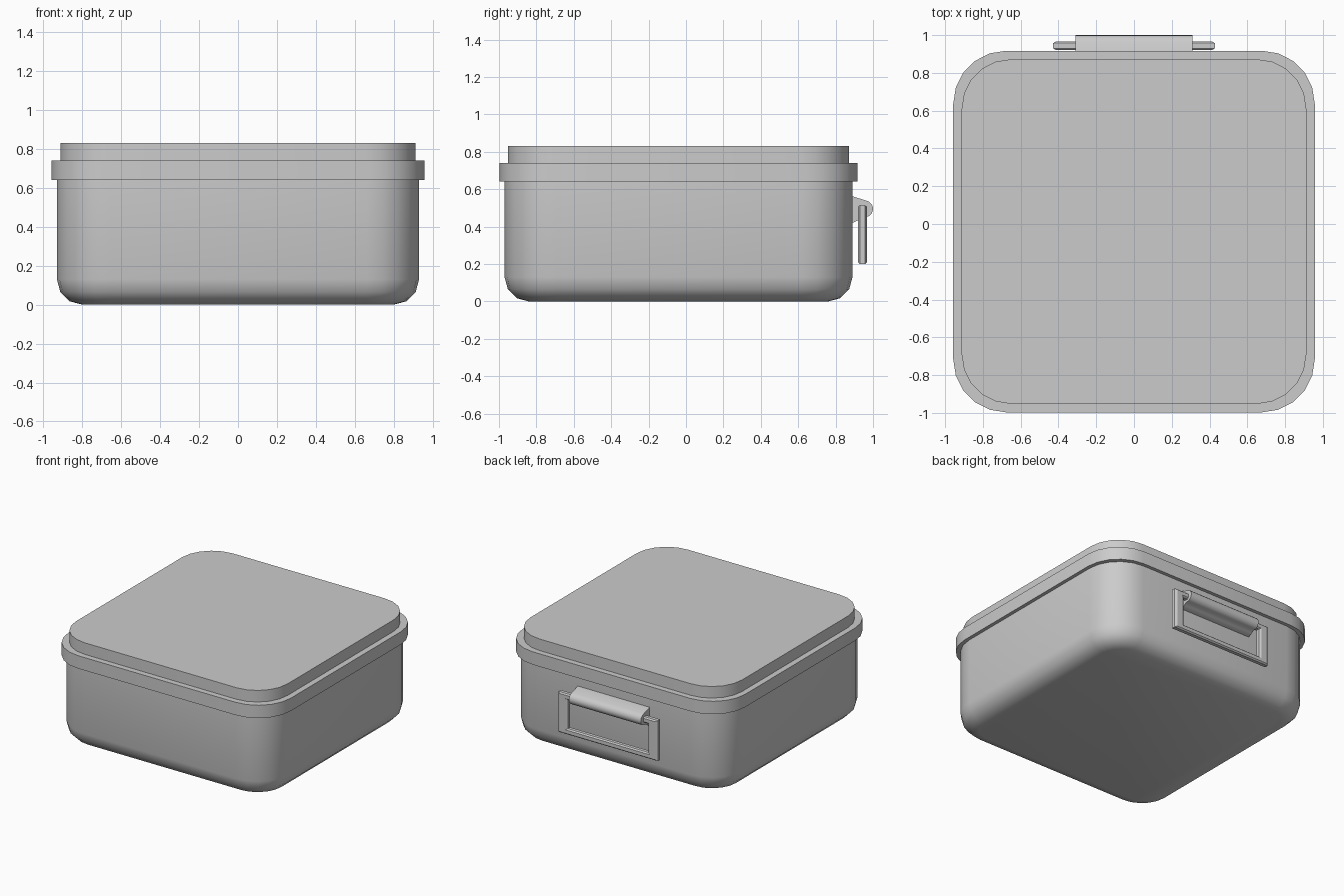
import bpy, bmesh
from math import sin, cos, pi, radians

if "Cube" in bpy.data.objects:
    bpy.data.objects.remove(bpy.data.objects["Cube"])

CY = -0.04  # centre of the box in y; the handle fills the rest


def finish(name, bm, angle=35):
    bmesh.ops.recalc_face_normals(bm, faces=bm.faces)
    me = bpy.data.meshes.new(name)
    bm.to_mesh(me)
    bm.free()
    ob = bpy.data.objects.new(name, me)
    bpy.context.collection.objects.link(ob)
    bpy.ops.object.select_all(action='DESELECT')
    ob.select_set(True)
    bpy.context.view_layer.objects.active = ob
    bpy.ops.object.shade_smooth_by_angle(angle=radians(angle))
    return ob


def rounded_rect(half, r, seg=5):
    pts = []
    for k, (sx, sy) in enumerate([(1, 1), (-1, 1), (-1, -1), (1, -1)]):
        for i in range(seg + 1):
            a = pi / 2 * (k + i / seg)
            pts.append((sx * (half - r) + r * cos(a), sy * (half - r) + r * sin(a)))
    return pts


def loft(name, levels):
    """Closed rounded-square solid from (half width, corner radius, z) levels."""
    bm = bmesh.new()
    rings = [[bm.verts.new((x, y + CY, z)) for x, y in rounded_rect(h, r)]
             for h, r, z in levels]
    for a, b in zip(rings, rings[1:]):
        for i in range(len(a)):
            j = (i + 1) % len(a)
            bm.faces.new((a[i], a[j], b[j], b[i]))
    bm.faces.new(rings[0][::-1])
    bm.faces.new(rings[-1])
    return finish(name, bm)


# Tub with a rounded bottom edge
B = 0.13
levels = []
for i in range(4):
    a = pi / 2 * i / 3
    inset = B * (1 - sin(a))
    levels.append((0.93 - inset, 0.27 - inset, B * (1 - cos(a))))
loft("tub", levels + [(0.93, 0.27, 0.64)])

# Protruding rim and stepped lid
loft("rim", [(0.957, 0.28, 0.64), (0.957, 0.28, 0.74)])
loft("lid", [(0.912, 0.26, 0.74), (0.912, 0.26, 0.83)])

# Handle bracket: hook profile extruded along x
profile = [(0.87, 0.42), (0.89, 0.42), (0.925, 0.437)]
for i in range(9):
    a = radians(-100 + 180 * i / 8)
    profile.append((0.955 + 0.045 * cos(a), 0.495 + 0.045 * sin(a)))
profile += [(0.89, 0.562), (0.87, 0.562)]
bm = bmesh.new()
face = bm.faces.new([bm.verts.new((-0.31, y, z)) for y, z in profile])
side = bmesh.ops.extrude_face_region(bm, geom=[face])
bmesh.ops.translate(bm, vec=(0.62, 0, 0),
                    verts=[v for v in side["geom"] if isinstance(v, bmesh.types.BMVert)])
finish("handle_bracket", bm)

# Swinging handle: rectangular frame with chamfered bars
X, Z0, Z1, WX, WZ, C = 0.428, 0.2, 0.515, 0.08, 0.045, 0.01
section = [(0, C), (C, 0), (1 - C, 0), (1, C)]
bm = bmesh.new()
# Each ring: (fraction across the bar, y)
cross = [(0, 0.93), (0.2, 0.92), (0.8, 0.92), (1, 0.93),
         (1, 0.957), (0.8, 0.967), (0.2, 0.967), (0, 0.957)]
rings = []
for t, y in cross:
    x, lo, hi = X - WX * t, Z0 + WZ * t, Z1 - WZ * t
    rings.append([bm.verts.new((px, y, pz))
                  for px, pz in [(x, lo), (x, hi), (-x, hi), (-x, lo)]])
for k in range(8):
    a, b = rings[k], rings[(k + 1) % 8]
    for i in range(4):
        j = (i + 1) % 4
        bm.faces.new((a[i], a[j], b[j], b[i]))
finish("handle_frame", bm, 20)
